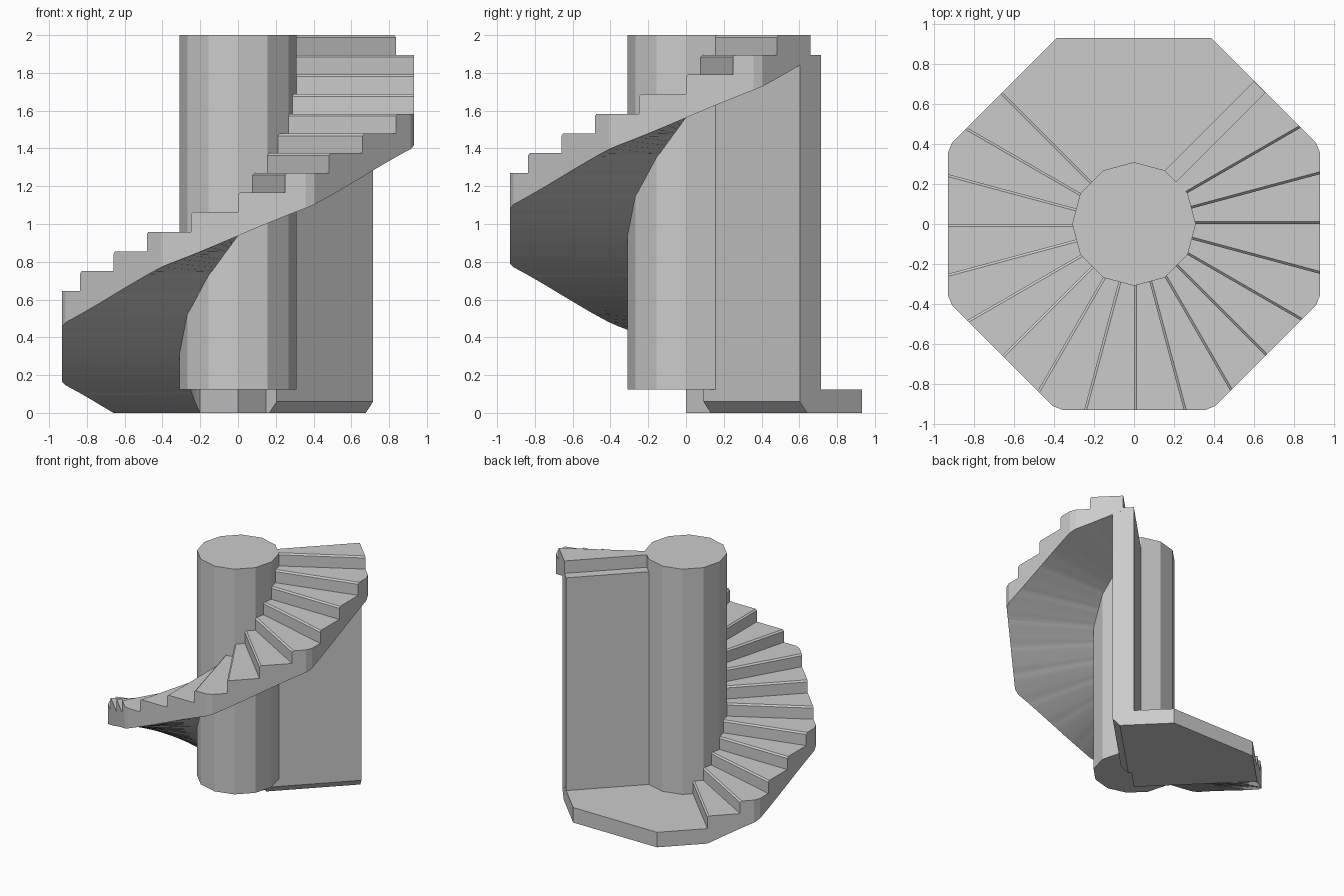
import bpy, bmesh
from math import radians, degrees, sin, cos, asin, pi
from mathutils import Matrix

if "Cube" in bpy.data.objects:
    bpy.data.objects.remove(bpy.data.objects["Cube"])

A = 0.9325            # apothem of the octagonal plan
R_COL = 0.31          # column radius
R_IN = 0.283          # inner end of the steps, inside the column
RISE, GO, STEPS, START = 1.875 / 18, 15, 18, 135
SLAB, CH = 0.125, 0.012


def outer(deg):
    """Distance from the centre to the octagon at an angle."""
    return A / cos(radians((deg + 22.5) % 45 - 22.5))


def finish(name, bm):
    bmesh.ops.recalc_face_normals(bm, faces=bm.faces)
    me = bpy.data.meshes.new(name)
    bm.to_mesh(me)
    bm.free()
    ob = bpy.data.objects.new(name, me)
    bpy.context.scene.collection.objects.link(ob)
    return ob


def prism(name, outline, z0, z1):
    bm = bmesh.new()
    f = bm.faces.new([bm.verts.new((x, y, z0)) for x, y in outline])
    r = bmesh.ops.extrude_face_region(bm, geom=[f], use_keep_orig=True)
    top = [v for v in r["geom"] if isinstance(v, bmesh.types.BMVert)]
    bmesh.ops.translate(bm, verts=top, vec=(0, 0, z1 - z0))
    return finish(name, bm)


# central column, twelve sides
prism("column", [(R_COL * cos(i * pi / 6), R_COL * sin(i * pi / 6)) for i in range(12)],
      SLAB, 2.0)

# bottom landing: quarter of the octagon
prism("landing", [(0, 0)] + [(outer(a) * cos(radians(a)), outer(a) * sin(radians(a)))
                             for a in (45, 67.5, 112.5, 135)], 0, SLAB)

# supporting wall under the top step, bottom edges chamfered
bm = bmesh.new()
section = [(-0.025, 0), (0.025, 0), (0.08, 0.06), (0.08, 1.896), (-0.08, 1.896), (-0.08, 0.06)]
ends = [[bm.verts.new((d, y, z)) for y, z in section] for d in (0.21, A - 0.0005)]
bm.faces.new(ends[0])
bm.faces.new(ends[1])
for i in range(6):
    j = (i + 1) % 6
    bm.faces.new([ends[0][i], ends[0][j], ends[1][j], ends[1][i]])
bmesh.ops.rotate(bm, verts=bm.verts, cent=(0, 0, 0), matrix=Matrix.Rotation(pi / 4, 3, 'Z'))
finish("support_wall", bm)

# winding flight: flat treads with chamfered nosings, sloping soffit
bm = bmesh.new()


def pair(lift, z=None):
    """Inner and outer vertex at height z, or on the soffit if z is None."""
    out = []
    for a, r in ((lift[0], R_IN), (lift[1], outer(lift[1]))):
        h = (a - START) / GO * RISE if z is None else z
        out.append(bm.verts.new((r * cos(radians(a)), r * sin(radians(a)), h)))
    return out


def strip(p, q):
    bm.faces.new([p[0], p[1], q[1], q[0]])


low = pair((START, START))
high = low
for k in range(STEPS):
    a0 = START + k * GO
    z = SLAB + (k + 1) * RISE
    # riser, then nosing chamfer parallel to the riser
    riser = pair((a0, a0), z - CH)
    strip(high, riser)
    stations = [(a0 + degrees(asin(CH / R_IN)), a0 + degrees(asin(CH / outer(a0))))]
    stations += [(a0 + s, a0 + s) for s in (3, 6, 9, 12, 15)]
    last = riser
    for n, s in enumerate(stations):
        lo, hi = pair(s), pair(s, z)
        strip(last, hi)
        strip(low, lo)
        for e in (0, 1):
            side = [low[e]]
            if n == 0 and k > 0:
                side.append(high[e])
            bm.faces.new(side + [last[e], hi[e], lo[e]])
        low, last = lo, hi
    high = last
strip(low, high)
steps = finish("winding_steps", bm)

# smooth soffit, crisp treads
bpy.context.view_layer.objects.active = steps
steps.select_set(True)
bpy.ops.object.shade_smooth_by_angle(angle=radians(20))
